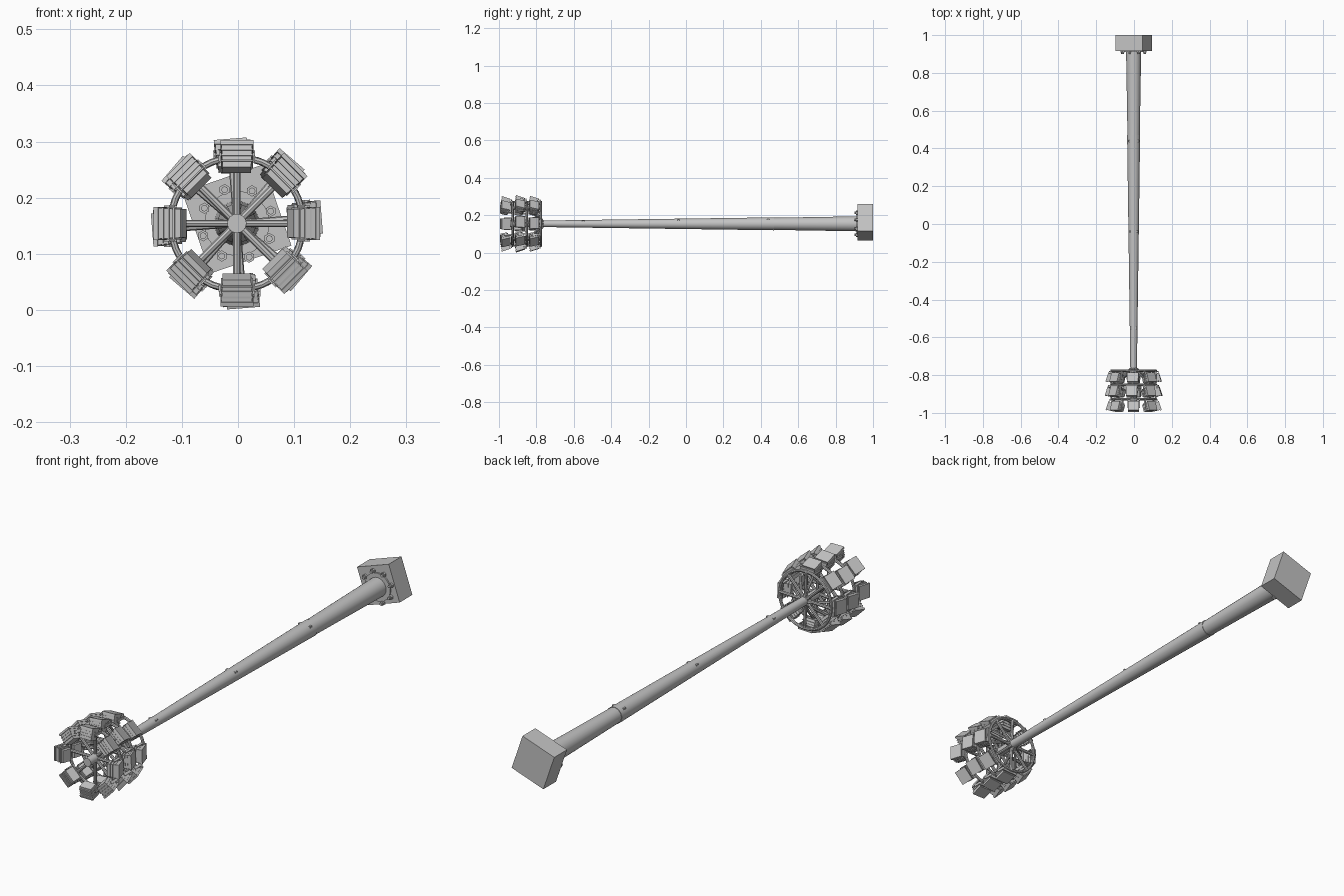
import bpy, bmesh, math
from mathutils import Matrix, Vector

if "Cube" in bpy.data.objects:
    bpy.data.objects.remove(bpy.data.objects["Cube"])

AX, AZ = -0.002, 0.154          # mast axis
steel = bpy.data.materials.new("galvanised_grey")
steel.diffuse_color = (0.55, 0.55, 0.55, 1)
steel.use_nodes = True
steel.node_tree.nodes["Principled BSDF"].inputs["Base Color"].default_value = steel.diffuse_color


def add_mesh(name, bm):
    bmesh.ops.recalc_face_normals(bm, faces=bm.faces)
    me = bpy.data.meshes.new(name)
    bm.to_mesh(me)
    bm.free()
    me.materials.append(steel)
    return me


def add_object(name, me, angle=0, y=0, smooth=False):
    ob = bpy.data.objects.new(name, me)
    bpy.context.collection.objects.link(ob)
    ob.location = (AX, y, AZ)
    ob.rotation_euler = (0, -angle, 0)
    if smooth:
        bpy.ops.object.select_all(action='DESELECT')
        ob.select_set(True)
        bpy.context.view_layer.objects.active = ob
        bpy.ops.object.shade_smooth_by_angle(angle=math.radians(35))
    return ob


def box(bm, lo, hi, m=Matrix()):
    lo, hi = Vector(lo), Vector(hi)
    size = Matrix.Diagonal((*(hi - lo), 1))
    return bmesh.ops.create_cube(bm, size=1, matrix=m @ Matrix.Translation((lo + hi) / 2) @ size)["verts"]


def rod(bm, a, b, r, n=8):
    a, b = Vector(a), Vector(b)
    d = b - a
    m = Matrix.Translation((a + b) / 2) @ d.to_track_quat('Z', 'Y').to_matrix().to_4x4()
    bmesh.ops.create_cone(bm, cap_ends=True, segments=n, radius1=r, radius2=r, depth=d.length, matrix=m)


def lathe(bm, profile, n=24, closed=False):
    # profile of (radius, y) turned around the mast axis
    rings = [[bm.verts.new((r * math.cos(2 * math.pi * i / n), y, r * math.sin(2 * math.pi * i / n)))
              for i in range(n)] for r, y in profile]
    pairs = list(zip(rings, rings[1:]))
    if closed:
        pairs.append((rings[-1], rings[0]))
    else:
        bm.faces.new(rings[0])
        bm.faces.new(rings[-1])
    for p, q in pairs:
        for i in range(n):
            j = (i + 1) % n
            bm.faces.new((p[i], p[j], q[j], q[i]))


# Tapered mast with slip joint
bm = bmesh.new()
lathe(bm, [(0.040, 0.92), (0.032, 0.44), (0.032, 0.43)])
add_object("lower_mast", add_mesh("lower_mast", bm), smooth=True)
bm = bmesh.new()
lathe(bm, [(0.0345, 0.47), (0.034, 0.44), (0.018, -0.72), (0.017, -0.98)])
add_object("upper_mast", add_mesh("upper_mast", bm), smooth=True)

# Square foundation block, twisted about the mast
bm = bmesh.new()
box(bm, (-0.0765, 0.917, -0.0765), (0.0765, 1.0, 0.0765))
base = add_object("foundation_block", add_mesh("foundation_block", bm), math.radians(19))
base.location.z = 0.162

# Base flange with anchor bolts
bm = bmesh.new()
lathe(bm, [(0.058, 0.918), (0.058, 0.911)])
for i in range(8):
    a = math.radians(45 * i + 20)
    x, z = 0.064 * math.cos(a), 0.064 * math.sin(a)
    rod(bm, (x, 0.92, z), (x, 0.900, z), 0.006)
    rod(bm, (x, 0.92, z), (x, 0.908, z), 0.010, 6)
add_object("base_flange", add_mesh("base_flange", bm))

# Small lugs along the mast
bm = bmesh.new()
for y, r in ((0.44, 0.034), (-0.04, 0.027), (-0.55, 0.020)):
    for s in (-1, 1):
        box(bm, (s * r * 0.7 - 0.004, y - 0.006, r * 0.7 - 0.004),
            (s * r * 0.7 + 0.004, y + 0.006, r * 0.7 + 0.003))
add_object("mast_lugs", add_mesh("mast_lugs", bm))

# One carrier ring with spokes
bm = bmesh.new()
R, T = 0.118, 0.006
lathe(bm, [(R + T * math.cos(k * math.pi / 4), T * math.sin(k * math.pi / 4)) for k in range(8)],
      32, closed=True)
for i in range(8):
    c, s = math.cos(i * math.pi / 4), math.sin(i * math.pi / 4)
    rod(bm, (0.012 * c, 0, 0.012 * s), (R * c, 0, R * s), 0.0065)
ring_mesh = add_mesh("carrier_ring", bm)

# One floodlight: x is outward, y along the mast, z sideways
bm = bmesh.new()
tilt = Matrix.Translation((0.116, 0, 0)) @ Matrix.Rotation(math.radians(18), 4, 'Z')
body = box(bm, (-0.022, -0.022, -0.0275), (0.019, 0.022, 0.0275))
for v in body:
    if v.co.x < 0:
        v.co.y *= 0.82
        v.co.z *= 0.92
bmesh.ops.transform(bm, matrix=tilt, verts=body)
box(bm, (0.018, -0.025, -0.0295), (0.026, 0.025, 0.0295), tilt)
for x in (-0.012, -0.002, 0.008):
    box(bm, (x, -0.0225, -0.0285), (x + 0.003, 0.0225, 0.0285), tilt)
lamp_mesh = add_mesh("floodlight", bm)

# Its stirrup bracket
bm = bmesh.new()
for s in (-1, 1):
    box(bm, (0.110, -0.004, s * 0.031 - 0.0015), (0.121, 0.042, s * 0.031 + 0.0015))
box(bm, (0.108, 0.034, -0.032), (0.130, 0.040, 0.032))
bracket_mesh = add_mesh("stirrup_bracket", bm)

# Three tiers of eight lights, each slightly twisted
tiers = [(-0.969, 0), (-0.893, 4.5), (-0.818, 2)]
for y, twist in tiers:
    t = math.radians(twist)
    add_object("carrier_ring", ring_mesh, t, y + 0.042, smooth=(y == tiers[0][0]))
    for i in range(8):
        a = t + i * math.pi / 4
        lamp = add_object("floodlight", lamp_mesh, a, y)
        brk = add_object("stirrup_bracket", bracket_mesh, a, y)
        if twist > 4:
            for ob in (lamp, brk):
                ob.location += Vector((math.cos(a), 0, math.sin(a))) * 0.003

# Struts tying the rings together and bracing them to the mast
bm = bmesh.new()
for i in range(8):
    a = math.radians(45 * i + 3)
    c, s = math.cos(a), math.sin(a)
    rod(bm, (R * c, -0.776, R * s), (R * c, -0.927, R * s), 0.0045)
    rod(bm, (0.015 * c, -0.765, 0.015 * s), (R * c, -0.85, R * s), 0.0055)
add_object("ring_struts", add_mesh("ring_struts", bm))
